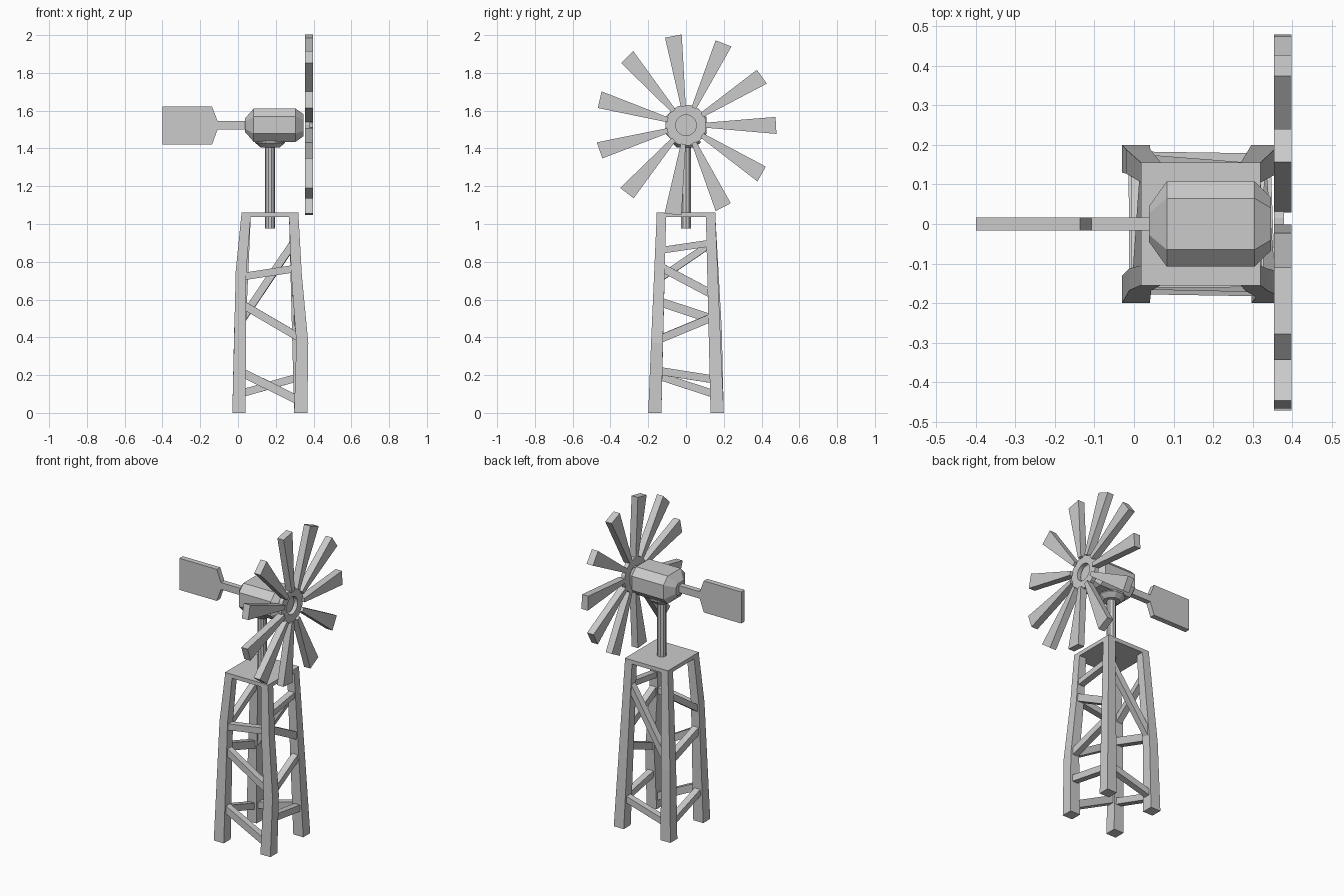
import bpy, bmesh
from math import sin, cos, tau
from mathutils import Vector

if "Cube" in bpy.data.objects:
    bpy.data.objects.remove(bpy.data.objects["Cube"])

CX, HUB_Z = 0.17, 1.523


def make_object(name, verts, faces):
    mesh = bpy.data.meshes.new(name)
    mesh.from_pydata(verts, [], faces)
    bm = bmesh.new()
    bm.from_mesh(mesh)
    bmesh.ops.recalc_face_normals(bm, faces=bm.faces)
    bm.to_mesh(mesh)
    bm.free()
    obj = bpy.data.objects.new(name, mesh)
    bpy.context.collection.objects.link(obj)
    return obj


def loft(name, rings):
    """Skin a list of equal-length rings and cap both ends."""
    n = len(rings[0])
    verts = [p for ring in rings for p in ring]
    faces = [tuple(range(n)), tuple(range(len(verts) - n, len(verts)))]
    for k in range(len(rings) - 1):
        for i in range(n):
            j = (i + 1) % n
            faces.append((k * n + i, k * n + j, (k + 1) * n + j, (k + 1) * n + i))
    return make_object(name, verts, faces)


def circle_z(r, z, n=10):
    return [(CX + r * cos(tau * i / n), r * sin(tau * i / n), z) for i in range(n)]


# Tower legs: outer corner (x, y) at each height, some slightly bent
legs = {
    "front_left": [(0, -.03, -.2), (.75, -.012, -.168), (1.05, .018, -.155)],
    "front_right": [(0, .367, -.2), (.37, .372, -.185), (.73, .338, -.169), (1.05, .32, -.155)],
    "back_left": [(0, -.03, .2), (.45, -.02, .189), (1.05, .018, .155)],
    "back_right": [(0, .367, .2), (1.05, .32, .155)],
}


def leg_center(leg, z):
    path = legs[leg]
    for (z0, x0, y0), (z1, x1, y1) in zip(path, path[1:]):
        if z <= z1:
            break
    t = (z - z0) / (z1 - z0)
    h = 0.035 - 0.01 * z / 1.05
    sx = 1 if "right" in leg else -1
    sy = 1 if "back" in leg else -1
    return Vector((x0 + t * (x1 - x0) - sx * h, y0 + t * (y1 - y0) - sy * h, z)), h


for leg, path in legs.items():
    rings = []
    for z, _, _ in path:
        c, h = leg_center(leg, z)
        rings.append([(c.x + a * h, c.y + b * h, z)
                      for a, b in ((-1, -1), (1, -1), (1, 1), (-1, 1))])
    loft(leg + "_leg", rings)

# Diagonal braces on the four sides: start leg, end leg, heights, bar height
FL, FR, BL, BR = legs
braces = [
    (FL, FR, .22, .06, .05), (FL, FR, .58, .39, .048), (FL, FR, .72, .765, .04),
    (BL, BR, .10, .19, .042), (BL, BR, .48, .91, .07),
    (FR, BR, .86, .90, .036), (FR, BR, .775, .625, .05),
    (FR, BR, .385, .51, .045), (FR, BR, .225, .175, .042),
    (FL, BL, .20, .095, .042), (FL, BL, .59, .49, .05), (FL, BL, .71, .90, .045),
]
for n, (a, b, za, zb, height) in enumerate(braces):
    rings = []
    pa, pb = leg_center(a, za)[0], leg_center(b, zb)[0]
    side = (pb - pa).cross(Vector((0, 0, 1))).normalized() * 0.02
    up = Vector((0, 0, height / 2))
    for p in (pa, pb):
        rings.append([p - side - up, p + side - up, p + side + up, p - side + up])
    loft(f"brace_{n + 1}", rings)

# Platform on top of the legs
loft("platform", [[(x, y, z) for x, y in ((.018, -.155), (.32, -.155), (.32, .155), (.018, .155))]
                  for z in (1.037, 1.062)])

# Mast and its flared collar
loft("mast", [circle_z(0.027, z) for z in (0.975, 1.45)])
loft("mast_collar", [circle_z(0.05, 1.405), circle_z(0.08, 1.43), circle_z(0.08, 1.44)])

# Gearbox: an octagonal barrel, tapered at both ends
octagon = [(-.065, -.088), (.065, -.088), (.108, -.045), (.108, .045),
           (.065, .088), (-.065, .088), (-.108, .045), (-.108, -.045)]
sections = [(.038, .42, .42), (.083, 1, 1), (.305, 1, 1), (.347, .62, .66)]
loft("gearbox", [[(x, y * sy, HUB_Z + z * sz) for y, z in octagon] for x, sy, sz in sections])

# Tail vane with arm
profile = [(-.4, -.102), (-.137, -.102), (-.108, -.022), (.06, -.022),
           (.06, .022), (-.108, .022), (-.137, .098), (-.4, .098)]
loft("tail_vane", [[(x, y, HUB_Z + z) for x, z in profile] for y in (-.017, .017)])

# Hub ring: rectangular section swept round the x axis
N = 22
section = [(.354, .055), (.38, .055), (.38, .109), (.354, .109)]
verts = [(x, r * cos(tau * i / N), HUB_Z + r * sin(tau * i / N))
         for i in range(N) for x, r in section]
faces = [(i * 4 + k, i * 4 + (k + 1) % 4, (i + 1) % N * 4 + (k + 1) % 4, (i + 1) % N * 4 + k)
         for i in range(N) for k in range(4)]
make_object("hub_ring", verts, faces)

# Eleven wedge-shaped wheel blades
blade = [(.10, -.013), (.479, -.046), (.474, .044), (.10, .013)]
for n in range(11):
    c, s = cos(tau * n / 11), sin(tau * n / 11)
    loft(f"blade_{n + 1}", [[(x, r * c - t * s, HUB_Z + r * s + t * c) for r, t in blade]
                            for x in (.354, .398)])
